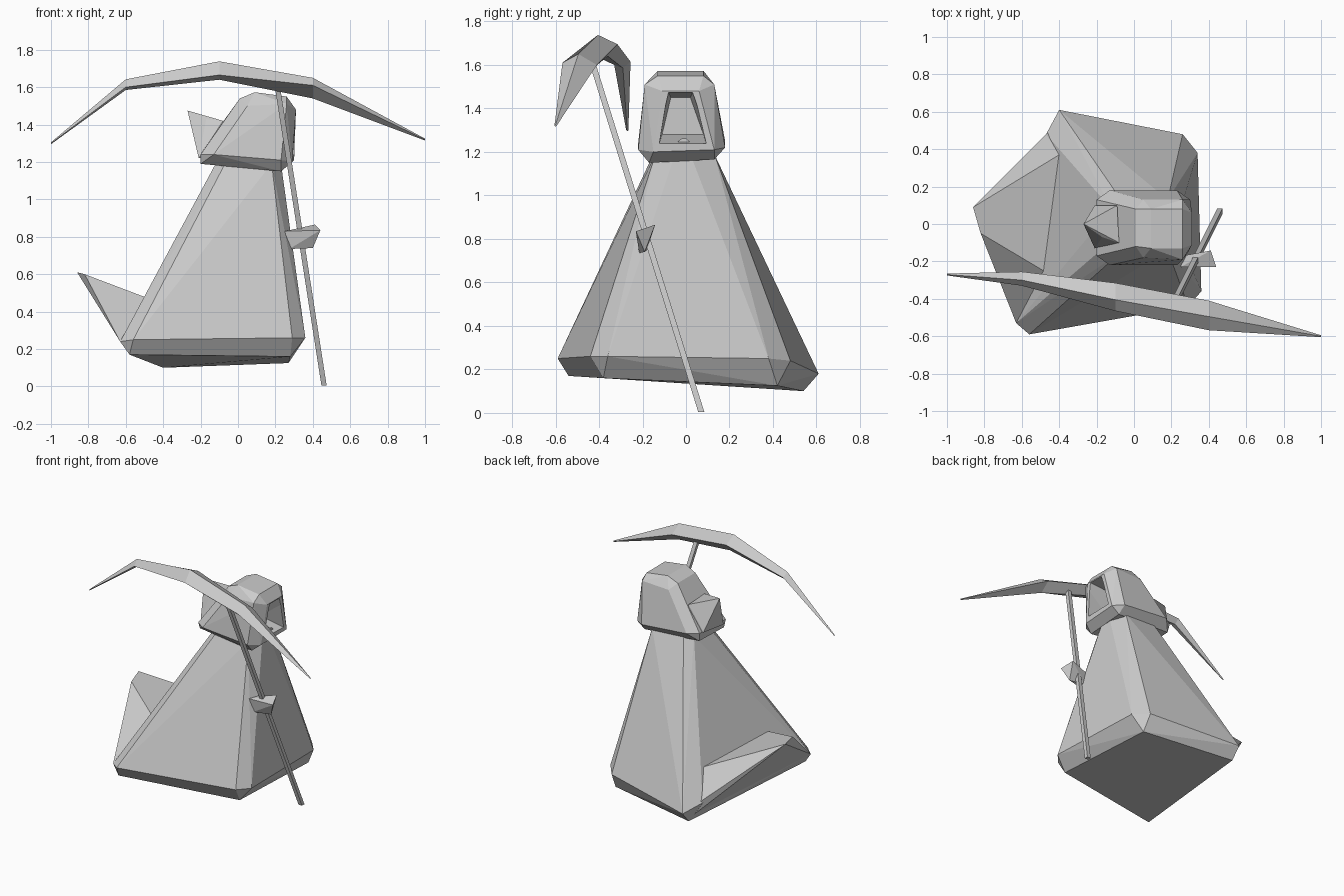
import bpy, bmesh, math
from mathutils import Vector


def finish(name, bm):
    bmesh.ops.recalc_face_normals(bm, faces=bm.faces)
    me = bpy.data.meshes.new(name)
    bm.to_mesh(me)
    bm.free()
    ob = bpy.data.objects.new(name, me)
    bpy.context.scene.collection.objects.link(ob)
    return ob


def hull(name, pts):
    """Faceted solid wrapped around a few corner points."""
    bm = bmesh.new()
    for p in pts:
        bm.verts.new(p)
    res = bmesh.ops.convex_hull(bm, input=bm.verts)
    junk = [v for v in bm.verts if not v.link_faces]
    bmesh.ops.delete(bm, geom=junk, context='VERTS')
    bmesh.ops.dissolve_limit(bm, angle_limit=math.radians(3),
                             verts=bm.verts, edges=bm.edges)
    return finish(name, bm)


def loft(name, rings):
    """Skin between cross-sections, with closed ends."""
    bm = bmesh.new()
    rows = [[bm.verts.new(p) for p in r] for r in rings]
    n = len(rows[0])
    for a, b in zip(rows, rows[1:]):
        for i in range(n):
            j = (i + 1) % n
            bm.faces.new((a[i], a[j], b[j], b[i]))
    bm.faces.new(rows[0])
    bm.faces.new(rows[-1])
    return finish(name, bm)


# Robe: chamfered hem, tapering to the neck
hull("robe", [
    (.28, -.38, .16), (.27, .42, .125), (-.40, .54, .10), (-.58, -.54, .17),
    (.36, -.36, .26), (.29, -.44, .26), (.34, .38, .25), (.26, .48, .24),
    (-.40, .61, .18), (-.47, .48, .23), (-.56, -.59, .25), (-.63, -.53, .24),
    (.23, -.05, 1.19), (.18, -.14, 1.19), (.23, .02, 1.19), (.18, .13, 1.19),
    (-.07, .13, 1.19), (-.12, .08, 1.19), (-.07, -.15, 1.19), (-.12, -.09, 1.19)])

# Cloth sweeping up behind the robe
hull("robe_train", [
    (-.40, .37, .43), (-.45, -.27, .46), (-.86, .09, .61), (-.82, -.05, .60),
    (-.47, .48, .25), (-.63, -.53, .24), (-.56, -.50, .17), (-.40, .54, .12)])

# Hood with a hollow face opening
hood = hull("hood", [
    (-.20, -.15, 1.19), (.23, -.17, 1.15), (.24, .13, 1.165), (-.19, .12, 1.19),
    (-.20, -.17, 1.24), (-.13, -.22, 1.24), (.23, -.22, 1.21), (.29, -.15, 1.20),
    (.30, .13, 1.21), (.23, .18, 1.22), (-.13, .18, 1.25), (-.20, .13, 1.25),
    (.31, -.11, 1.48), (.31, .06, 1.48), (.26, -.19, 1.51), (.26, .13, 1.51),
    (.05, -.18, 1.50), (.05, .13, 1.50), (.26, -.13, 1.55), (.26, .08, 1.55),
    (.09, -.13, 1.573), (.09, .08, 1.573), (.01, -.12, 1.54), (.01, .08, 1.54)])
cutter = hull("hood_cutter", [
    (.40, -.13, 1.215), (.40, .10, 1.215), (.40, -.085, 1.485), (.40, .035, 1.485),
    (.12, -.11, 1.28), (.12, .08, 1.28), (.12, -.07, 1.45), (.12, .02, 1.45)])
mod = hood.modifiers.new("opening", 'BOOLEAN')
mod.object = cutter
mod.operation = 'DIFFERENCE'
mod.solver = 'EXACT'
bpy.context.view_layer.objects.active = hood
bpy.ops.object.modifier_apply(modifier=mod.name)
cutter.hide_render = True
bpy.data.objects.remove(cutter, do_unlink=True)

# Small chin inside the opening
hull("chin", [(x, y, z) for x in (.18, .27)
              for y, z in ((-.07, 1.215), (-.02, 1.262), (.0, 1.262), (.05, 1.215))])

# Folded tip at the back of the hood
hull("hood_point", [
    (-.27, .0, 1.475), (-.17, -.07, 1.43), (-.09, .10, 1.42), (-.08, -.10, 1.42),
    (-.21, .10, 1.25), (-.21, -.13, 1.22), (-.10, .10, 1.25), (-.10, -.10, 1.25)])

# Square pole
a, b = Vector((.46, .07, .005)), Vector((.205, -.44, 1.64))
r = .014
loft("scythe_pole", [[p + Vector((dx * r, dy * r, 0)) for dx, dy in
                      ((-1, -1), (1, -1), (1, 1), (-1, 1))] for p in (a, b)])

# Sleeve end gripping the pole
hull("hand", [
    (.25, -.23, .83), (.26, -.17, .83), (.41, -.142, .865), (.44, -.23, .835),
    (.40, -.19, .74), (.275, -.215, .735), (.28, -.18, .75)])

# Curved blade: x, then (y, z) of back, top, front and bottom edges
t = .005
blade = [
    (-1.0, ((-.27 + t, 1.30), (-.27, 1.30 + t), (-.27 - t, 1.30), (-.27, 1.30 - t))),
    (-.60, ((-.255, 1.615), (-.30, 1.642), (-.33, 1.60), (-.29, 1.585))),
    (-.10, ((-.315, 1.695), (-.405, 1.738), (-.465, 1.665), (-.36, 1.64))),
    (.40, ((-.41, 1.60), (-.495, 1.65), (-.568, 1.61), (-.48, 1.54))),
    (1.0, ((-.60 + t, 1.32), (-.60, 1.32 + t), (-.60 - t, 1.32), (-.60, 1.32 - t)))]
loft("scythe_blade", [[(x, y, z) for y, z in sec] for x, sec in blade])
